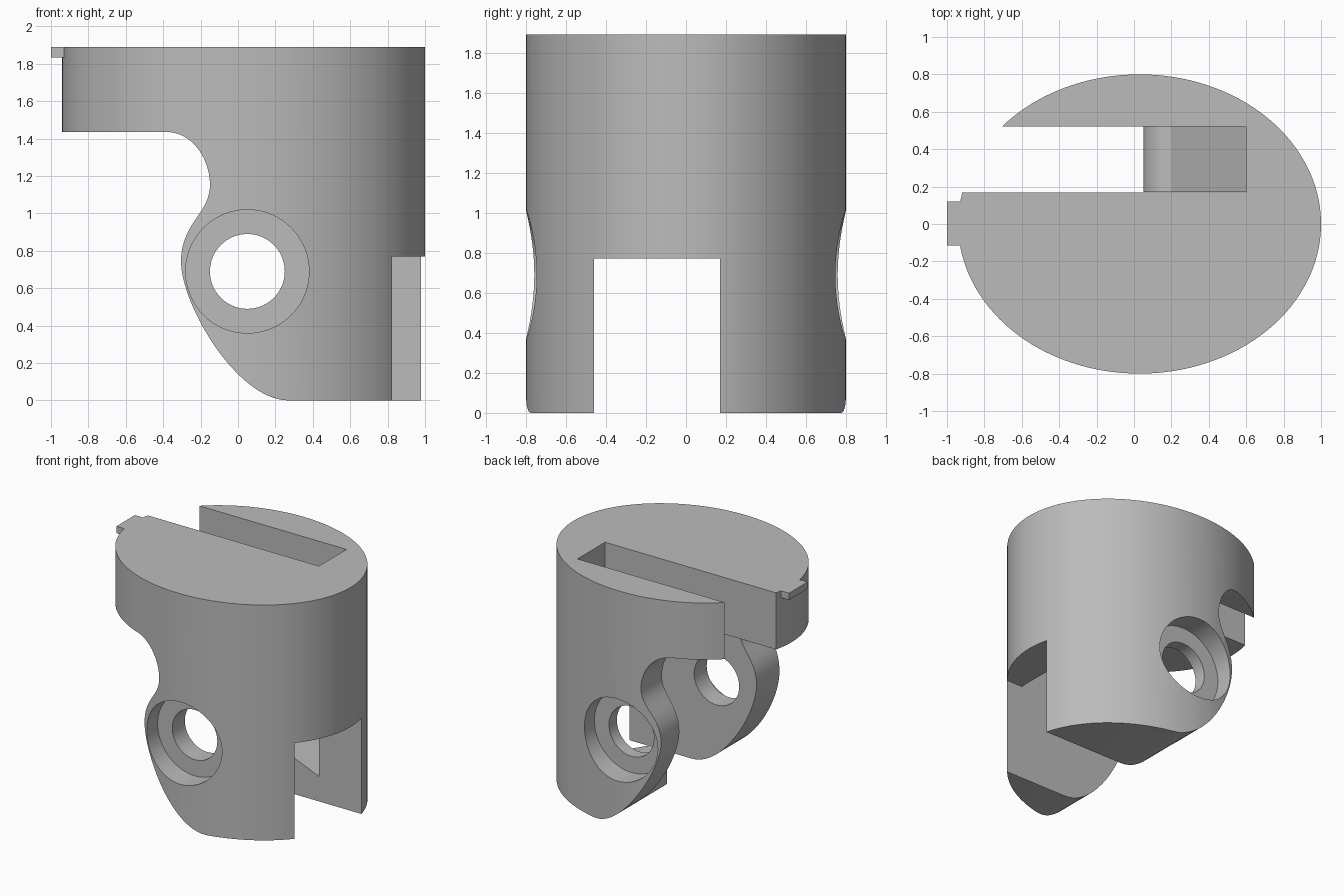
import bpy
import bmesh
from math import cos, sin, pi, radians
from mathutils import Vector

old = bpy.data.objects.get("Cube")
if old:
    bpy.data.objects.remove(old, do_unlink=True)

TOP = 1.89
AXLE = (0.05, 0.69)
SLOT_FRONT, SLOT_BACK, POCKET_BACK = -0.46, 0.17, 0.52

grey = bpy.data.materials.new("plain_grey")
grey.use_nodes = True
grey.diffuse_color = (0.5, 0.5, 0.5, 1)
grey.node_tree.nodes["Principled BSDF"].inputs["Base Color"].default_value = (0.5, 0.5, 0.5, 1)


def prism(name, points, shift):
    """Extrude a closed outline of 3D points along a vector."""
    bm = bmesh.new()
    face = bm.faces.new([bm.verts.new(p) for p in points])
    new = bmesh.ops.extrude_face_region(bm, geom=[face])["geom"]
    bmesh.ops.translate(bm, vec=shift, verts=[v for v in new if isinstance(v, bmesh.types.BMVert)])
    bmesh.ops.recalc_face_normals(bm, faces=bm.faces)
    mesh = bpy.data.meshes.new(name)
    bm.to_mesh(mesh)
    bm.free()
    mesh.materials.append(grey)
    obj = bpy.data.objects.new(name, mesh)
    bpy.context.collection.objects.link(obj)
    return obj


def side_prism(name, outline, y0, y1):
    return prism(name, [(x, y0, z) for x, z in outline], (0, y1 - y0, 0))


def circle(center, radius, start=0, end=2 * pi, n=72):
    return [(center[0] + radius * cos(start + (end - start) * i / n),
             center[1] + radius * sin(start + (end - start) * i / n)) for i in range(n)]


def bezier(a, b, c, d, n=20):
    a, b, c, d = map(Vector, (a, b, c, d))
    return [tuple(a * (1 - t)**3 + b * 3 * t * (1 - t)**2 + c * 3 * t * t * (1 - t) + d * t**3)
            for t in (i / n for i in range(n))]


def box(x0, x1, z0, z1):
    return [(x0, z0), (x1, z0), (x1, z1), (x0, z1)]


def boolean(target, tool, operation="DIFFERENCE"):
    tool.hide_render = True
    mod = target.modifiers.new(tool.name, "BOOLEAN")
    mod.operation, mod.solver, mod.object = operation, "EXACT", tool
    bpy.context.view_layer.objects.active = target
    bpy.ops.object.modifier_apply(modifier=mod.name)
    bpy.data.objects.remove(tool, do_unlink=True)


# Oval housing
oval = [(0.03 + 0.97 * cos(a), 0.8 * sin(a), 0) for a in (2 * pi * i / 128 for i in range(128))]
housing = prism("wheel_housing", oval, (0, 0, TOP))

# Curved underside that shapes the two legs
under = [(-1.3, 1.435)]
under += bezier((-0.38, 1.435), (-0.25, 1.435), (-0.15, 1.3), (-0.15, 1.15))
under += bezier((-0.15, 1.15), (-0.15, 1.0), (-0.305, 0.95), (-0.305, 0.74))
under += bezier((-0.305, 0.74), (-0.3, 0.5), (0, 0), (0.27, 0))
under += [(0.27, 0), (0.27, -0.2), (-1.3, -0.2)]
boolean(housing, side_prism("underside_cutter", under, -1, 1))

# Wheel space: open channel below, round clearance above
boolean(housing, side_prism("channel_cutter", box(-1.3, 1.3, -0.2, 0.77), SLOT_FRONT, SLOT_BACK))
boolean(housing, side_prism("wheel_cutter", circle(AXLE, 0.64), SLOT_FRONT, SLOT_BACK))

# Deep pocket open to the top and side, with a rounded ramp as its floor
pocket = [(-1.3, 2.1), (0.6, 2.1), (0.6, 0.2)]
pocket += circle((0.2, 0.215), 0.15, pi / 2, pi, 12)
pocket += [(0.05, 0.215), (0.05, -0.2), (-1.3, -0.2)]
boolean(housing, side_prism("pocket_cutter", pocket, SLOT_BACK - 0.0005, POCKET_BACK))

# Axle hole with a wide recess on each outer face
boolean(housing, side_prism("axle_cutter", circle(AXLE, 0.2), -1, 1))
for side in (-1, 1):
    boolean(housing, side_prism("recess_cutter", circle(AXLE, 0.33), side * 0.62, side))

# Small tab on the top rim
tab = [(-1, -0.115, 1.835), (-0.85, -0.115, 1.835), (-0.85, 0.12, 1.835), (-1, 0.12, 1.835)]
boolean(housing, prism("tab", tab, (0, 0, TOP - 1.835)), "UNION")

# Smooth curves, crisp edges
bpy.ops.object.select_all(action="DESELECT")
housing.select_set(True)
bpy.context.view_layer.objects.active = housing
bpy.ops.object.shade_smooth_by_angle(angle=radians(25))
